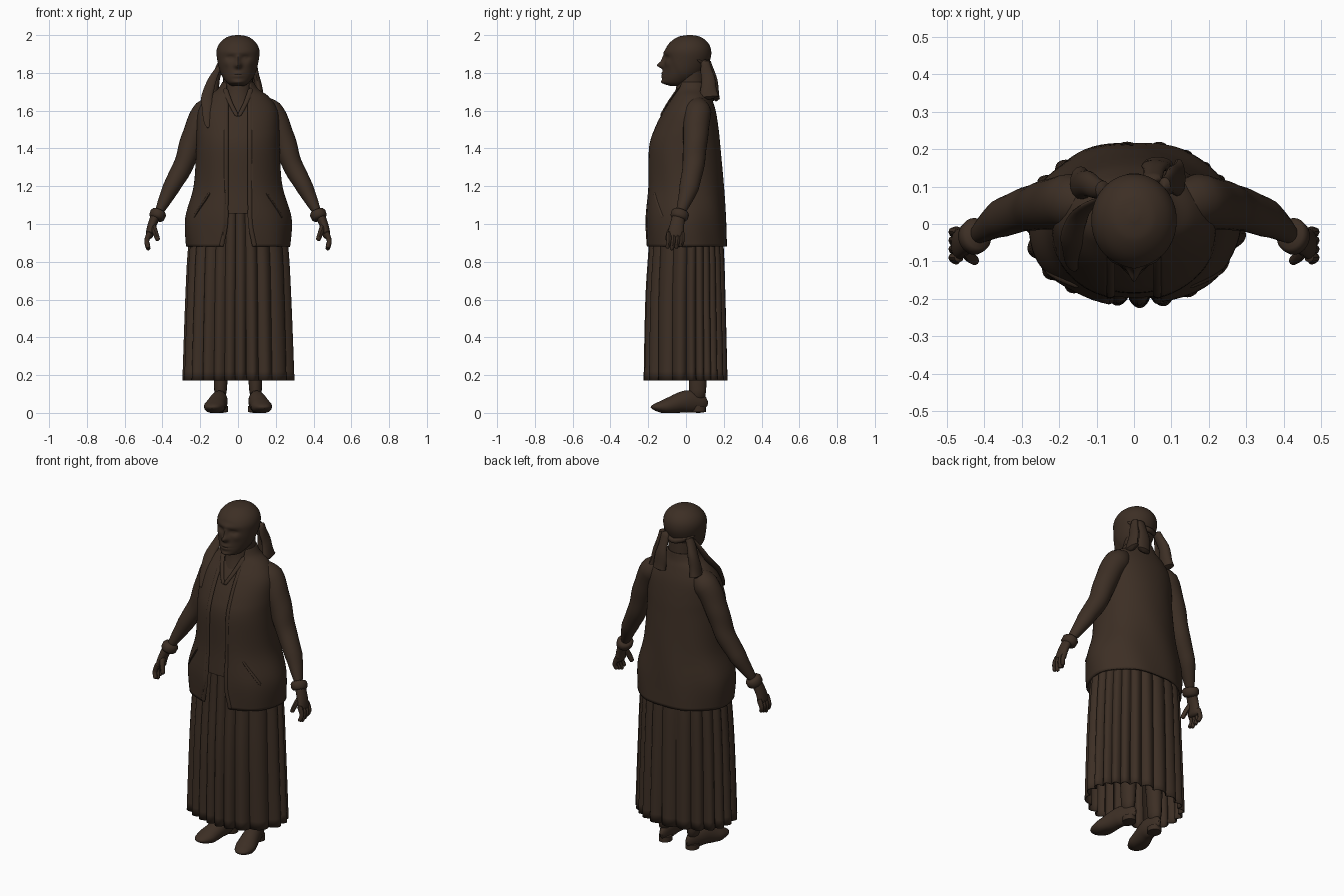
import bpy, bmesh
from math import sin, cos, pi, exp, asin, copysign
from mathutils import Vector

if "Cube" in bpy.data.objects:
    bpy.data.objects.remove(bpy.data.objects["Cube"])

brown = bpy.data.materials.new("dark brown")
brown.use_nodes = True
brown.diffuse_color = (0.046, 0.028, 0.018, 1)
shader = brown.node_tree.nodes["Principled BSDF"]
shader.inputs["Base Color"].default_value = brown.diffuse_color

ACROSS, ALONG, UP = (1, 0, 0), (0, 1, 0), (0, 0, 1)


def smooth(points, steps=6):
    """Catmull-Rom interpolation of equal-length tuples."""
    out = []
    last = len(points) - 1
    for i in range(last):
        corners = [points[max(0, min(last, i + k))] for k in (-1, 0, 1, 2)]
        for step in range(steps):
            t = step / steps
            out.append(tuple(b + t * ((c - a) / 2 + t * (a - 2.5 * b + 2 * c - d / 2
                             + t * (1.5 * (b - c) + (d - a) / 2)))
                             for a, b, c, d in zip(*corners)))
    return out + [tuple(points[last])]


def skin(name, rows, closed=True, caps=True, thickness=0):
    """Mesh a grid of points, one list per row."""
    bm = bmesh.new()
    grid = [[bm.verts.new(point) for point in row] for row in rows]
    count = len(grid[0])
    for low, high in zip(grid, grid[1:]):
        for j in range(count if closed else count - 1):
            k = (j + 1) % count
            bm.faces.new((low[j], low[k], high[k], high[j]))
    if caps:
        bm.faces.new(grid[0])
        bm.faces.new(grid[-1])
    bmesh.ops.recalc_face_normals(bm, faces=bm.faces)
    mesh = bpy.data.meshes.new(name)
    bm.to_mesh(mesh)
    bm.free()
    mesh.shade_smooth()
    mesh.set_sharp_from_angle(angle=0.8)
    mesh.materials.append(brown)
    part = bpy.data.objects.new(name, mesh)
    bpy.context.scene.collection.objects.link(part)
    if thickness:
        shell = part.modifiers.new("thickness", "SOLIDIFY")
        shell.thickness = thickness
        shell.offset = 0


def turn(count):
    return [2 * pi * j / count for j in range(count)]


def ring(section, angle, power=0.96, grow=0):
    """Point on a section (z, front, back, half width); angle 0 is the front."""
    z, front, back, half = section
    s, c = sin(angle), cos(angle)
    return Vector(((half + grow) * copysign(abs(s) ** power, s),
                   (front + back) / 2 - ((back - front) / 2 + grow) * copysign(abs(c) ** power, c), z))


def tube(name, path, start, end, hint=ALONG, cap=0.1, sides=16, ripple=0):
    """Sweep a tapering ellipse; radii are (across, along the hint), ends rounded over cap."""
    path = [Vector(p) for p in smooth(path)]
    last = len(path) - 1
    rows = []
    for i, centre in enumerate(path):
        t = i / last
        tangent = (path[min(last, i + 1)] - path[max(0, i - 1)]).normalized()
        u = Vector(hint)
        u = (u - tangent * u.dot(tangent)).normalized()
        v = tangent.cross(u)
        tip = max(0.15, min(1, min(t, 1 - t) / cap) ** 0.5)
        a, b = (tip * (p + (q - p) * t) for p, q in zip(start, end))
        row = []
        for angle in turn(sides):
            k = 1 + ripple * sin(i + 2 * sin(angle))
            point = centre + v * a * k * cos(angle) + u * b * k * sin(angle)
            point.z = max(point.z, 0)
            row.append(point)
        rows.append(row)
    skin(name, rows)


# Head, with a slightly raised headscarf over the skull
HEAD = [(1.73, -.08, -.03, .03), (1.75, -.12, .03, .06), (1.8, -.12, .09, .09),
        (1.87, -.115, .125, .107), (1.92, -.108, .13, .11), (1.96, -.083, .113, .092),
        (1.99, -.04, .075, .054), (2, .01, .03, .01)]
# Feature: x, z, spread in x, spread in z, amount forward
FEATURES = {
    "nose bridge": (0, 1.87, .011, .025, .014), "nose tip": (0, 1.84, .017, .016, .034),
    "brow": (0, 1.91, .06, .014, .006), "eye socket": (.04, 1.88, .02, .012, -.012),
    "eyeball": (.04, 1.88, .01, .007, .006), "cheek": (.06, 1.85, .02, .02, .006),
    "mouth": (0, 1.79, .03, .018, .012), "lip line": (0, 1.79, .03, .004, -.006),
    "chin": (0, 1.75, .03, .012, .012)}
rows = []
for section in smooth(HEAD, 12):
    row = []
    for angle in turn(96):
        point = ring(section, angle, 1)
        covered = max(0, min(1, 40 * (point.y + .05 + (point.z - 1.8) / 2)))
        point = ring(section, angle, 1, .003 * covered)
        if point.y < 0:
            for x, z, wide, tall, amount in FEATURES.values():
                point.y -= amount * exp(-((abs(point.x) - x) / wide) ** 2 - ((point.z - z) / tall) ** 2)
        row.append(point)
    rows.append(row)
skin("head_with_headscarf", rows)

NECK = [(1.58, -.1, .1, .1), (1.68, -.062, .105, .08), (1.74, -.05, .105, .078), (1.82, -.04, .1, .08)]
skin("neck", [[ring(section, angle, 1) for angle in turn(32)] for section in smooth(NECK)])

# Headscarf fold and its hanging tails
tube("scarf_fold", [(-.1, .06, 1.86), (0, .125, 1.83), (.1, .06, 1.87)], (.012, .015), (.012, .015), UP, .3)
tube("scarf_tail_left", [(.08, .1, 1.87), (.1, .115, 1.77), (.122, .125, 1.66)],
     (.014, .02), (.02, .052), cap=.05, ripple=.07)
tube("scarf_tail_middle", [(.05, .115, 1.87), (.055, .15, 1.76), (.065, .16, 1.65)],
     (.02, .012), (.045, .02), cap=.05, ripple=.07)
tube("scarf_tail_right", [(-.08, .09, 1.86), (-.12, .105, 1.77), (-.145, .11, 1.64)],
     (.018, .022), (.032, .045), cap=.05, ripple=.07)
tube("scarf_tail_shoulder", [(-.09, .07, 1.85), (-.15, .02, 1.73), (-.165, -.06, 1.63), (-.16, -.125, 1.51)],
     (.012, .025), (.012, .035), ACROSS, .4, ripple=.07)

# Cardigan, open down the front
BODY = [(.88, -.212, .215, .27), (1.03, -.212, .207, .277), (1.2, -.2, .195, .23), (1.4, -.197, .178, .216),
        (1.5, -.168, .168, .214), (1.6, -.117, .152, .205), (1.67, -.07, .13, .16), (1.71, -.05, .115, .105),
        (1.75, -.043, .107, .078)]
body = smooth(BODY)


def opening(section):
    """Angle of the cardigan's front edge."""
    return asin((.06 + .2 * max(0, 1 - section[0])) / section[3])


rows = []
for section in body:
    gap, row = opening(section), []
    for j in range(73):
        angle = gap + 2 * (pi - gap) * j / 72
        wave = .006 * sin(7 * angle + 9 * section[0]) * max(0, 1.4 - section[0])
        row.append(ring(section, angle, grow=wave))
    rows.append(row)
skin("cardigan", rows, closed=False, caps=False, thickness=.01)

# Blouse beneath the cardigan
skin("blouse", [[ring(section, angle, grow=-.014) for angle in turn(64)] for section in body[7:-12]])

for s, side in ((1, "left"), (-1, "right")):
    def limb(name, path, *args, **options):
        tube(name + "_" + side, [(s * x, y, z) for x, y, z in path], *args, **options)

    # Front band and pocket welt follow the cardigan's surface
    tube("cardigan_band_" + side, [ring(section, s * opening(section)) for section in body[:-5:2]],
         (.006, .012), (.006, .012), ACROSS, .01, 8)
    tube("pocket_welt_" + side, [ring(body[6 + k], s * (1 - .07 * k)) for k in range(6)],
         (.007, .012), (.007, .012), sides=8)
    limb("blouse_collar", [(.07, -.04, 1.72), (.04, -.095, 1.64), (.004, -.135, 1.57)],
         (.006, .014), (.006, .01), ACROSS, sides=8)

    # Sleeve and cuff
    limb("sleeve", [(.07, .05, 1.645), (.17, .06, 1.592), (.237, .05, 1.46), (.285, .04, 1.32),
                    (.355, .015, 1.19), (.435, -.04, 1.03)], (.078, .08), (.038, .044), cap=.2, sides=24, ripple=.02)
    limb("cuff", [(.415, -.025, 1.075), (.437, -.042, 1.02)], (.044, .049), (.041, .046), cap=.25, sides=24)

    # Hand
    limb("palm", [(.43, -.035, 1.06), (.46, -.05, .98), (.472, -.055, .92)], (.027, .032), (.018, .046), cap=.15)
    for k in range(4):
        y = -.09 + .023 * k
        limb("finger_%d" % k, [(.465, y, .96), (.483, y, .91), (.472, y - .01, .86 + .01 * abs(k - 1))],
             (.015, .014), (.011, .011), sides=8)
    limb("thumb", [(.455, -.055, 1), (.44, -.085, .96), (.422, -.1, .91)], (.018, .02), (.012, .012), sides=8)

    # Leg and shoe, toes turned out
    limb("leg", [(.09, .05, .6), (.09, .06, .3), (.094, .062, .06)], (.06, .06), (.028, .042))
    limb("shoe", [(.083, .115, .05), (.1, 0, .06), (.123, -.1, .035), (.14, -.185, .03)],
         (.036, .075), (.066, .026), UP, .3)
    limb("shoe_heel", [(.088, .065, 0), (.088, .065, .04)], (.036, .04), (.036, .04), cap=.01)

# Skirt with sharp, uneven pleats
SKIRT = [(.172, -.225, .223, .3), (.6, -.215, .211, .283), (.88, -.197, .2, .266), (1.1, -.183, .175, .23)]
rows = []
for section in smooth(SKIRT):
    depth = .038 - .02 * section[0]
    row = []
    for angle in turn(336):
        wander = .9 * sin(3 * angle) + sin(2 * angle + 1)
        fold = abs(sin(11 * angle + wander)) * (.85 + .15 * sin(5 * angle))
        row.append(ring(section, angle, 1, depth * (fold ** .8 - 1)))
    rows.append(row)
skin("pleated_skirt", rows, caps=False, thickness=.006)
